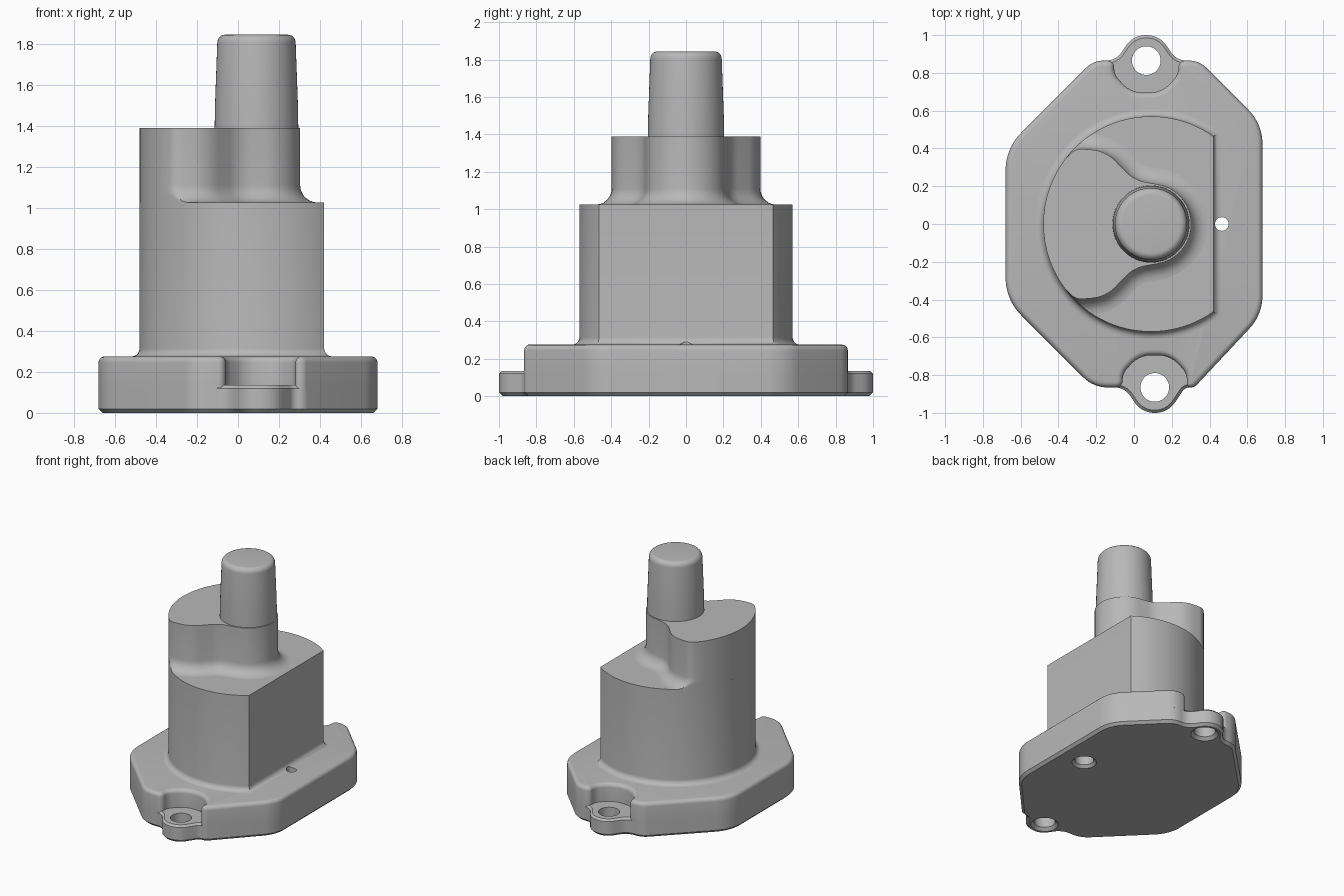
import bpy, bmesh
from math import sin, cos, tan, pi, radians, acos
from mathutils import Vector

if "Cube" in bpy.data.objects:
    bpy.data.objects.remove(bpy.data.objects["Cube"])

grey = bpy.data.materials.new("plain grey")
grey.use_nodes = True
grey.diffuse_color = (0.48, 0.48, 0.48, 1)
grey.node_tree.nodes["Principled BSDF"].inputs["Base Color"].default_value = grey.diffuse_color


def rounded(corners, steps=8):
    """Closed outline from (x, y, radius) corners, each replaced by an arc."""
    out = []
    for i, (x, y, r) in enumerate(corners):
        p = Vector((x, y))
        a = Vector(corners[i - 1][:2]) - p
        b = Vector(corners[(i + 1) % len(corners)][:2]) - p
        if r == 0:
            out.append(p)
            continue
        half = a.angle(b) / 2
        t = min(r / tan(half), 0.48 * a.length, 0.48 * b.length)
        a, b = a.normalized(), b.normalized()
        r = t * tan(half)
        centre = p + (a + b).normalized() * (r / sin(half))
        va, vb = p + a * t - centre, p + b * t - centre
        turn = va.angle(vb)
        for k in range(steps + 1):
            f = k / steps
            out.append(centre + (va * sin((1 - f) * turn) + vb * sin(f * turn)) / sin(turn))
    return out


def shifted(outline, d):
    """Counter-clockwise outline moved outwards by d with mitred corners."""
    out = []
    for i, p in enumerate(outline):
        e1 = (p - outline[i - 1]).normalized()
        e2 = (outline[(i + 1) % len(outline)] - p).normalized()
        n1, n2 = Vector((e1.y, -e1.x)), Vector((e2.y, -e2.x))
        out.append(p + (n1 + n2) * (d / (1 + n1.dot(n2))))
    return out


def loft(name, outline, levels, limit=None):
    """Closed solid from (offset, height) levels of one outline."""
    bm = bmesh.new()
    rings = []
    for d, z in levels:
        pts = shifted(outline, d)
        if limit:
            pts = [limit(p) for p in pts]
        rings.append([bm.verts.new((p.x, p.y, z)) for p in pts])
    n = len(outline)
    for lo, hi in zip(rings, rings[1:]):
        for i in range(n):
            j = (i + 1) % n
            bm.faces.new((lo[i], lo[j], hi[j], hi[i]))
    bm.faces.new(rings[0][::-1])
    bm.faces.new(rings[-1])
    mesh = bpy.data.meshes.new(name)
    bm.to_mesh(mesh)
    bm.free()
    mesh.materials.append(grey)
    ob = bpy.data.objects.new(name, mesh)
    bpy.context.collection.objects.link(ob)
    return ob


def arc(cx, r, start, end, n):
    return [(cx + r * cos(radians(start + (end - start) * k / n)),
             r * sin(radians(start + (end - start) * k / n)), 0) for k in range(n + 1)]


def drill(cx, cy, levels):
    """Hole cutter: levels are (radius, height)."""
    ring = [Vector((cx + cos(k * pi / 24), cy + sin(k * pi / 24))) for k in range(48)]
    ob = loft("hole_cutter", ring, [(r - 1, z) for r, z in levels])
    ob.hide_render = True
    return ob


def select(ob):
    bpy.ops.object.select_all(action='DESELECT')
    ob.select_set(True)
    bpy.context.view_layer.objects.active = ob


def cut(ob, cutter):
    select(ob)
    mod = ob.modifiers.new("hole", 'BOOLEAN')
    mod.operation, mod.solver, mod.object = 'DIFFERENCE', 'EXACT', cutter
    bpy.ops.object.modifier_apply(modifier=mod.name)


# Base outlines: an irregular octagon with an ear or a notch at each end
EARS = ((0.065, 1), (0.11, -1))
EAR = [(0.16, 0.865, 0.1), (0.07, 1, 0.134), (-0.07, 1, 0.134), (-0.16, 0.865, 0.1)]
NOTCH = [(0.17, 0.865, 0.04), (0.17, 0.79, 0.16), (0.08, 0.695, 0.17),
         (-0.08, 0.695, 0.17), (-0.17, 0.79, 0.16), (-0.17, 0.865, 0.04)]


def plate(feature):
    back, front = [[(cx + s * u, s * v, r) for u, v, r in feature] for cx, s in EARS]
    return rounded([(0.68, -0.48, 0.25), (0.68, 0.53, 0.25), (0.345, 0.865, 0.15)] + back
                   + [(-0.215, 0.865, 0.2), (-0.68, 0.4, 0.28),
                      (-0.68, -0.4, 0.28), (-0.215, -0.865, 0.2)] + front
                   + [(0.32, -0.865, 0.1)])


base_lower = loft("base_with_ears", plate(EAR),
                  [(-0.02, 0), (0, 0.02), (0, 0.12), (-0.015, 0.135)])
edge = [(-0.03 * (1 - cos(a)), 0.245 + 0.03 * sin(a)) for a in [k * pi / 10 for k in range(6)]]
base_upper = loft("base_top", plate(NOTCH), [(0, 0.12)] + edge)

# Body: round column with one flat side and a fillet at its foot
CX, R, FLAT = 0.09, 0.57, 0.42
flat_angle = acos((FLAT - CX) / R) * 180 / pi
column = [Vector(p[:2]) for p in arc(CX, R, flat_angle, 360 - flat_angle, 72)]


def fillet(r, z):
    return [(r * (1 - sin(a)), z + r * (1 - cos(a))) for a in [k * pi / 14 for k in range(8)]]


body = loft("body", column, [(0.04, 0.2)] + fillet(0.04, 0.275) + [(0, 1.025)])

# Lobe: web between the column wall and the peg, filleted onto the body top
half = (arc(CX, 0.213, 0, 80, 14)
        + [(0.0, 0.232, 0.3), (-0.15, 0.388, 0.2), (-0.31, 0.4, 0.14)]
        + arc(CX, R, 143, 180, 12))
lobe_outline = rounded(half + [(x, -y, r) for x, y, r in half[-2:0:-1]])


def inside_column(p):
    v = p - Vector((CX, 0))
    return Vector((CX, 0)) + v * min(1, R / v.length)


lobe = loft("lobe", lobe_outline, fillet(0.085, 1.025) + [(0, 1.388)], inside_column)

# Peg: tapered pin with a rounded top
ring = [Vector(p[:2]) for p in arc(CX, 1, 0, 360, 64)[:-1]]
tip = [(0.155 + 0.037 * cos(a), 1.803 + 0.04 * sin(a)) for a in [k * pi / 12 for k in range(7)]]
peg = loft("peg", ring, [(r - 1, z) for r, z in [(0.205, 1.38), (0.203, 1.5)] + tip])

# Holes: one through each ear, and a stepped one beside the flat side
for cx, s in EARS:
    cutter = drill(cx, s * 0.865, [(0.11, -0.01), (0.078, 0.022), (0.078, 0.4)])
    cut(base_lower, cutter)
    bpy.data.objects.remove(cutter)
cutter = drill(0.465, 0, [(0.1, -0.01), (0.07, 0.02), (0.07, 0.15), (0.038, 0.17), (0.038, 0.5)])
for ob in (base_lower, base_upper, body):
    cut(ob, cutter)
bpy.data.objects.remove(cutter)

for ob in (base_lower, base_upper, body, lobe, peg):
    select(ob)
    bpy.ops.object.shade_smooth_by_angle(angle=radians(32))
